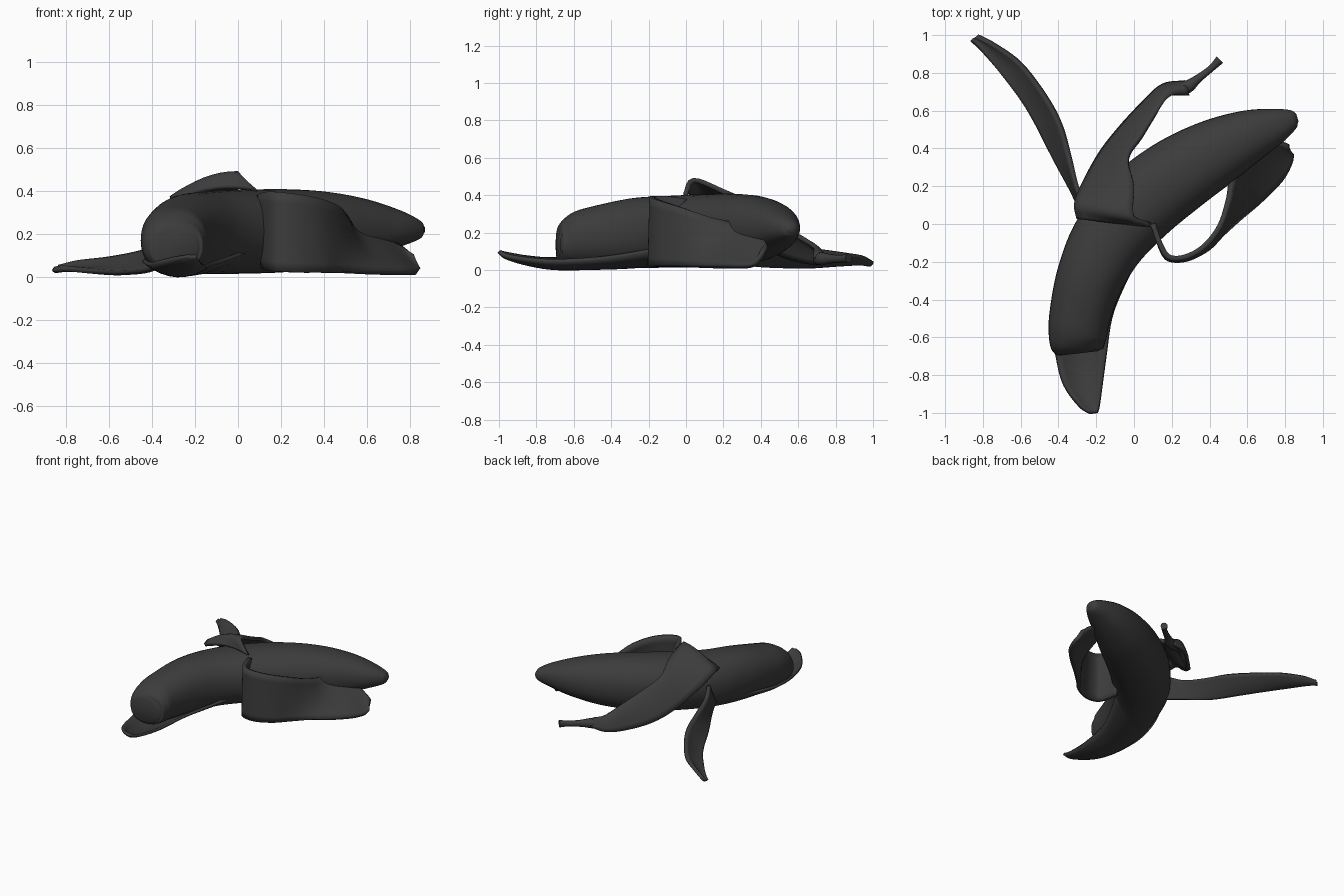
import bpy, bmesh, math
from mathutils import Vector

cube = bpy.data.objects.get("Cube")
if cube:
    bpy.data.objects.remove(cube, do_unlink=True)

# One charcoal colour for everything
charcoal = bpy.data.materials.new("charcoal")
charcoal.use_nodes = True
COLOUR = (0.045, 0.045, 0.045, 1)
charcoal.diffuse_color = COLOUR
shader = charcoal.node_tree.nodes["Principled BSDF"]
shader.inputs["Base Color"].default_value = COLOUR
shader.inputs["Roughness"].default_value = 0.8


def smooth_path(points, steps):
    """Catmull-Rom samples through points of any dimension."""
    pts = [Vector(p) for p in points]
    pts = [pts[0] * 2 - pts[1]] + pts + [pts[-1] * 2 - pts[-2]]
    out = []
    for a, b, c, d in zip(pts, pts[1:], pts[2:], pts[3:]):
        for i in range(steps):
            t = i / steps
            out.append((b * 2 + (c - a) * t + (a * 2 - b * 5 + c * 4 - d) * t ** 2
                        + (b * 3 - a - c * 3 + d) * t ** 3) / 2)
    return out + [pts[-2]]


def finish(name, bm):
    """Turn a bmesh into a smooth shaded charcoal object."""
    bmesh.ops.recalc_face_normals(bm, faces=bm.faces)
    mesh = bpy.data.meshes.new(name)
    bm.to_mesh(mesh)
    bm.free()
    mesh.materials.append(charcoal)
    obj = bpy.data.objects.new(name, mesh)
    bpy.context.collection.objects.link(obj)
    bpy.ops.object.select_all(action="DESELECT")
    obj.select_set(True)
    bpy.context.view_layer.objects.active = obj
    bpy.ops.object.shade_smooth_by_angle(angle=math.radians(50))
    return obj


def bridge(bm, rows, closed):
    """Fill quads between consecutive rows of vertices."""
    for low, high in zip(rows, rows[1:]):
        count = len(low)
        for i in range(count if closed else count - 1):
            j = (i + 1) % count
            bm.faces.new((low[i], low[j], high[j], high[i]))


def boxy(value):
    """Push a sine or cosine outward for a slightly squarer oval."""
    return math.copysign(abs(value) ** 0.9, value)


def tube(name, spine, steps=6, sides=32):
    """Oval tube; each spine entry is x, y, z, half width, half height."""
    path = smooth_path([Vector(s[:3]) for s in spine], steps)
    radii = smooth_path([Vector((s[3], s[4], 0)) for s in spine], steps)
    bm = bmesh.new()
    rings = []
    for k, (centre, radius) in enumerate(zip(path, radii)):
        ahead = path[min(k + 1, len(path) - 1)] - path[max(k - 1, 0)]
        side = Vector((ahead.y, -ahead.x, 0)).normalized()
        ring = []
        for i in range(sides):
            a = math.tau * i / sides
            offset = side * radius.x * boxy(math.cos(a))
            offset.z = radius.y * boxy(math.sin(a))
            ring.append(bm.verts.new(centre + offset))
        rings.append(ring)
    bridge(bm, rings, True)
    bm.faces.new(rings[0])
    bm.faces.new(rings[-1])
    return finish(name, bm)


def peel_strip(name, first_edge, second_edge, sag, thickness=0.02, steps=5, across=8):
    """Thin curved sheet between two edge paths; sag runs from start to end."""
    left, right = smooth_path(first_edge, steps), smooth_path(second_edge, steps)
    bm = bmesh.new()
    rows = []
    for k, (a, b) in enumerate(zip(left, right)):
        along = k / (len(left) - 1)
        depth = sag[0] + (sag[1] - sag[0]) * along
        row = []
        for i in range(across + 1):
            t = i / across
            p = a.lerp(b, t)
            p.z += 4 * depth * t * (1 - t)
            row.append(bm.verts.new(p))
        rows.append(row)
    bridge(bm, rows, False)
    obj = finish(name, bm)
    solid = obj.modifiers.new("thickness", "SOLIDIFY")
    solid.thickness = thickness
    solid.offset = 0
    return obj


# Curved fruit, from the blunt front end to the pointed back end
tube("fruit_body", [
    (-0.293, -0.685, 0.135, 0.105, 0.085),
    (-0.295, -0.665, 0.145, 0.135, 0.115),
    (-0.298, -0.60, 0.165, 0.153, 0.145),
    (-0.285, -0.48, 0.18, 0.163, 0.165),
    (-0.23, -0.28, 0.198, 0.18, 0.187),
    (-0.13, -0.08, 0.205, 0.20, 0.192),
    (0.03, 0.10, 0.21, 0.21, 0.195),
    (0.22, 0.25, 0.215, 0.205, 0.193),
    (0.42, 0.372, 0.22, 0.182, 0.175),
    (0.60, 0.462, 0.225, 0.143, 0.135),
    (0.75, 0.52, 0.225, 0.096, 0.085),
    (0.84, 0.555, 0.22, 0.052, 0.045),
    (0.865, 0.563, 0.22, 0.02, 0.015),
])

# Peel cradling the fruit from below and sticking out at the front
peel_strip("front_peel",
           [(-0.22, 0.0, 0.14), (-0.32, -0.10, 0.12), (-0.40, -0.27, 0.10),
            (-0.44, -0.48, 0.08), (-0.41, -0.70, 0.06), (-0.37, -0.85, 0.07),
            (-0.29, -0.96, 0.09), (-0.23, -1.0, 0.10)],
           [(0.11, -0.01, 0.14), (0.05, -0.12, 0.12), (-0.06, -0.34, 0.08),
            (-0.12, -0.50, 0.06), (-0.15, -0.70, 0.05), (-0.17, -0.85, 0.06),
            (-0.185, -0.96, 0.08), (-0.195, -0.995, 0.10)],
           (-0.1, -0.005))

# Upright peel that loops outward beside the fruit (lower edge, upper edge)
peel_strip("left_peel",
           [(0.12, -0.05, 0.04), (0.145, -0.13, 0.03), (0.185, -0.185, 0.025),
            (0.28, -0.185, 0.02), (0.39, -0.13, 0.02), (0.47, -0.05, 0.02),
            (0.56, 0.03, 0.02), (0.67, 0.12, 0.02), (0.78, 0.23, 0.02),
            (0.83, 0.32, 0.02), (0.84, 0.37, 0.03)],
           [(0.10, 0.0, 0.38), (0.14, -0.11, 0.395), (0.185, -0.175, 0.395),
            (0.27, -0.175, 0.385), (0.37, -0.12, 0.365), (0.455, -0.01, 0.33),
            (0.50, 0.13, 0.28), (0.53, 0.28, 0.24), (0.65, 0.38, 0.19),
            (0.75, 0.43, 0.14), (0.82, 0.41, 0.10)],
           (0, -0.01), thickness=0.028)

# Long peel leaf lying flat behind the fruit
peel_strip("right_peel",
           [(-0.26, 0.02, 0.11), (-0.32, 0.16, 0.07), (-0.42, 0.34, 0.03),
            (-0.52, 0.53, 0.02), (-0.60, 0.66, 0.02), (-0.71, 0.80, 0.03),
            (-0.81, 0.92, 0.04), (-0.86, 0.975, 0.04)],
           [(-0.26, 0.10, 0.25), (-0.305, 0.20, 0.20), (-0.345, 0.37, 0.16),
            (-0.39, 0.53, 0.135), (-0.47, 0.68, 0.11), (-0.60, 0.85, 0.085),
            (-0.74, 0.95, 0.07), (-0.83, 0.995, 0.05)],
           (-0.015, -0.015), thickness=0.025)

# Folded peel rising over the top and dropping back to the stem
peel_strip("top_peel",
           [(-0.30, 0.03, 0.36), (-0.31, 0.11, 0.36), (-0.27, 0.21, 0.28),
            (-0.18, 0.37, 0.16), (-0.08, 0.50, 0.08), (0.04, 0.63, 0.04),
            (0.15, 0.73, 0.03), (0.27, 0.75, 0.04)],
           [(0.09, -0.005, 0.40), (0.0, 0.04, 0.48), (0.0, 0.20, 0.42),
            (-0.03, 0.35, 0.35), (0.04, 0.46, 0.27), (0.11, 0.57, 0.20),
            (0.19, 0.68, 0.12), (0.29, 0.69, 0.06)],
           (0.03, 0.035), thickness=0.025)

# Crooked stem at the end of the folded peel
tube("stem", [
    (0.17, 0.70, 0.06, 0.02, 0.02),
    (0.27, 0.72, 0.06, 0.035, 0.035),
    (0.34, 0.77, 0.06, 0.022, 0.025),
    (0.41, 0.825, 0.06, 0.018, 0.02),
    (0.455, 0.87, 0.065, 0.024, 0.026),
], sides=12)
